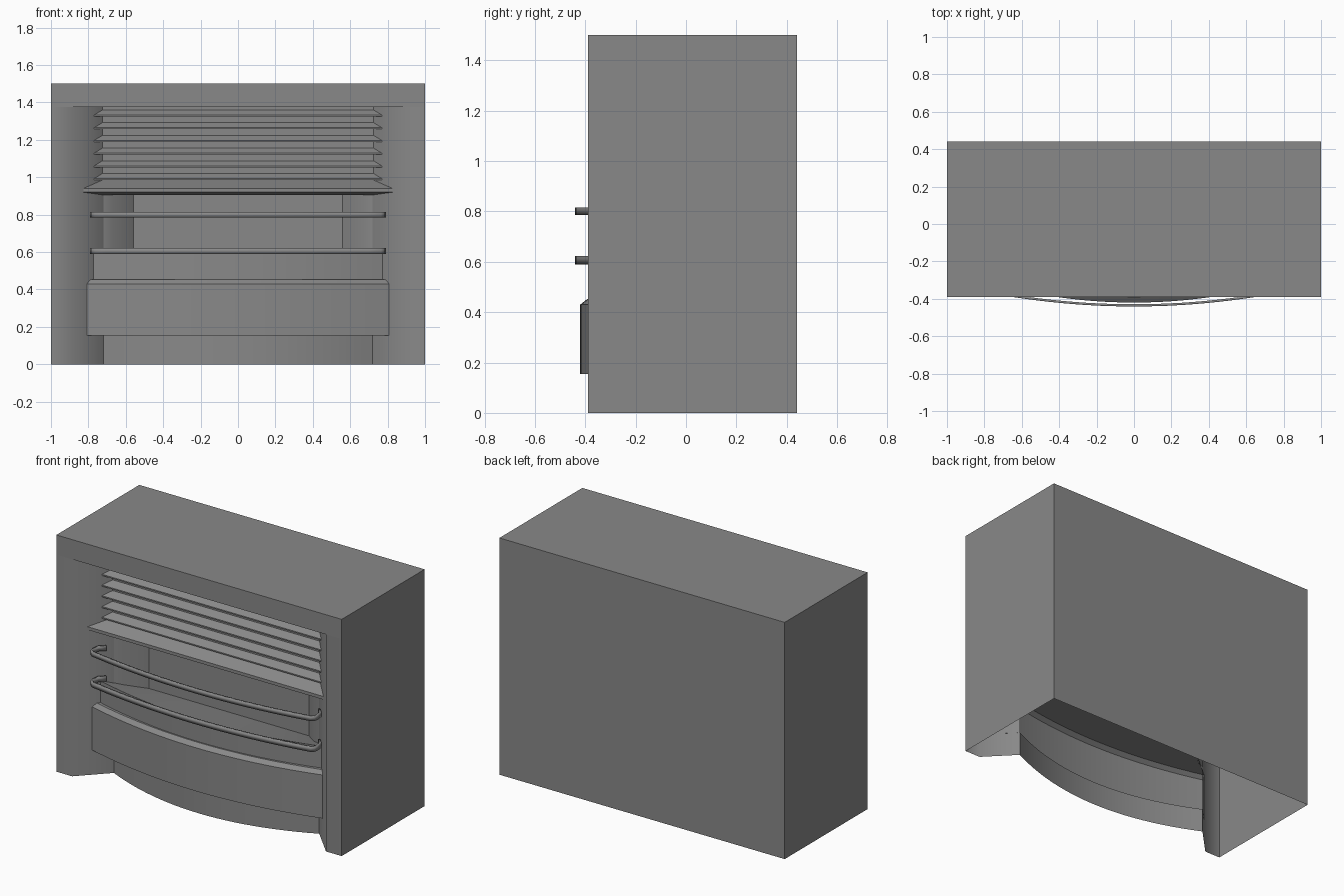
import bpy, bmesh, math

cube = bpy.data.objects.get("Cube")
if cube:
    bpy.data.objects.remove(cube)

GREY = (0.25, 0.25, 0.25, 1)
grey = bpy.data.materials.new("plain grey")
grey.use_nodes = True
grey.diffuse_color = GREY
grey.node_tree.nodes["Principled BSDF"].inputs["Base Color"].default_value = GREY

FRONT, BACK, HEIGHT = -0.39, 0.44, 1.5
COVE_X, COVE_Z = 0.89, 1.375        # outer edge of the splayed surround
IN_X, IN_Y = 0.72, -0.215           # inner edge of the splayed surround


def finish(name, bm, angle):
    bmesh.ops.remove_doubles(bm, verts=bm.verts, dist=0.0005)
    mesh = bpy.data.meshes.new(name)
    bm.to_mesh(mesh)
    bm.free()
    mesh.materials.append(grey)
    obj = bpy.data.objects.new(name, mesh)
    bpy.context.collection.objects.link(obj)
    bpy.ops.object.select_all(action="DESELECT")
    bpy.context.view_layer.objects.active = obj
    obj.select_set(True)
    bpy.ops.object.shade_smooth_by_angle(angle=math.radians(angle))
    return obj


def loft(name, rows, angle=30):
    """Skin rows of points that all have the same length."""
    bm = bmesh.new()
    grid = [[bm.verts.new(p) for p in row] for row in rows]
    for a, b in zip(grid, grid[1:]):
        for i in range(len(a) - 1):
            bm.faces.new((a[i], a[i + 1], b[i + 1], b[i]))
    return finish(name, bm, angle)


def bow(half, end_y, mid_y, n=24):
    """Shallow curve bulging towards the front, from -half to half."""
    ts = [2 * i / n - 1 for i in range(n + 1)]
    return [(half * t, mid_y + (end_y - mid_y) * t * t) for t in ts]


def at(path, z):
    return [(x, y, z) for x, y in path]


# Outer casing: top, back and sides, open underneath
bm = bmesh.new()
bmesh.ops.create_cube(bm, size=1)
for v in bm.verts:
    v.co.x *= 2
    v.co.y = BACK if v.co.y > 0 else FRONT
    v.co.z = HEIGHT if v.co.z > 0 else 0
bm.normal_update()
bmesh.ops.delete(bm, geom=[f for f in bm.faces if f.normal.z < -0.5 or f.normal.y < -0.5],
                 context="FACES")
finish("casing", bm, 30)

# Front surround with splayed cheeks
for side, label in ((-1, "right"), (1, "left")):
    cols = [(side, FRONT), (side * COVE_X, FRONT), (side * IN_X, IN_Y)]
    if side > 0:
        cols.reverse()
    loft(label + "_cheek", [at(cols, 0), at(cols, COVE_Z)], 50)
lintel = [(-1, FRONT), (-COVE_X, FRONT), (COVE_X, FRONT), (1, FRONT)]
loft("lintel", [at(lintel, COVE_Z), at(lintel, HEIGHT)])
loft("surround_soffit", [at([(-IN_X, IN_Y), (IN_X, IN_Y)], COVE_Z),
                         at([(-COVE_X, FRONT), (COVE_X, FRONT)], COVE_Z)])


# Louvres and hood: sawtooth profile of (height, projection)
def across(z, out):
    return [(-IN_X - out, IN_Y - out, z), (IN_X + out, IN_Y - out, z)]


teeth = [(COVE_Z, 0.005)]
for i in range(6):
    z = 1.325 - 0.068 * i
    teeth += [(z + 0.035, 0.005), (z + 0.008, 0.05), (z, 0.05), (z, 0.005)]
loft("louvres", [across(*t) for t in teeth])
loft("hood", [across(*t) for t in
              ((0.985, 0.005), (0.94, 0.11), (0.92, 0.11), (0.905, 0))])

# Curved lower front: skirt, projecting plate and panel above it
skirt = bow(0.72, -0.215, -0.385)
plate = bow(0.81, -0.305, -0.42)
plate_top = bow(0.795, -0.285, -0.392)
panel = bow(0.775, -0.27, -0.383)
loft("skirt", [at(skirt, 0), at(skirt, 0.155)])
loft("front_plate", [at(skirt, 0.155), at(plate, 0.155), at(plate, 0.43),
                     at(plate_top, 0.452), at(panel, 0.452)])
loft("front_panel", [at(panel, 0.452), at(panel, 0.59)])

# Firebox: hearth, splayed lining, back wall and ceiling
hearth_back = [(x * 0.56 / 0.775, -0.09) for x, y in panel]
loft("hearth", [at(panel, 0.59), at(hearth_back, 0.53)])
lining = [(-IN_X, IN_Y), (-0.67, -0.195), (-0.56, -0.09),
          (0.56, -0.09), (0.67, -0.195), (IN_X, IN_Y)]
loft("firebox_lining", [at(lining, 0.45), at(lining, 0.905)])
loft("firebox_ceiling", [at([(-IN_X, IN_Y), (IN_X, IN_Y)], 0.905),
                         at([(-0.56, -0.09), (0.56, -0.09)], 0.905)])
loft("hearth_underside", [at(panel, 0.452), at(hearth_back, 0.452)])

# Bowed guard bars with hooked ends
hook = [(0.75, -0.25), (0.785, -0.285), (0.79, -0.33), (0.785, -0.355)]
bar = [(-x, y) for x, y in hook] + bow(0.765, -0.37, -0.441) + hook[::-1]
for label, z0, z1 in (("lower_bar", 0.59, 0.622), ("upper_bar", 0.785, 0.815)):
    obj = loft(label, [at(bar, z0), at(bar, z1)], 45)
    solid = obj.modifiers.new("thickness", "SOLIDIFY")
    solid.thickness = 0.012
    solid.offset = -1
